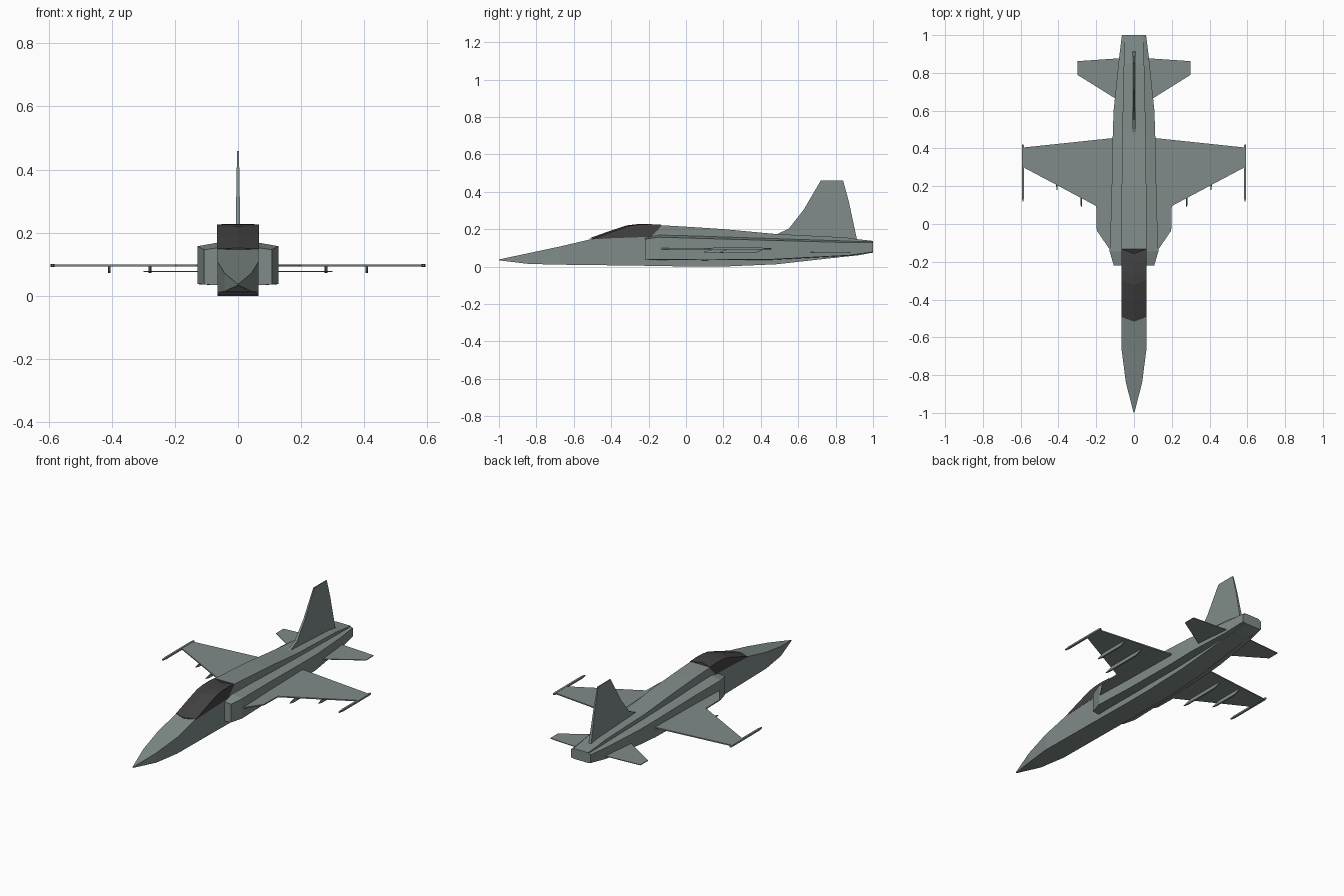
import bpy, bmesh


def material(name, rgb):
    m = bpy.data.materials.new(name)
    m.diffuse_color = (*rgb, 1)
    return m


GREY = material("grey_green_paint", (0.215, 0.26, 0.248))
DARK = material("dark_canopy", (0.055, 0.055, 0.055))


def loft(name, rings, mat=GREY, mirror=False):
    """Skin a row of equal-length rings and cap both ends."""
    bm = bmesh.new()
    vs = [[bm.verts.new(p) for p in r] for r in rings]
    n = len(rings[0])
    for a, b in zip(vs, vs[1:]):
        for i in range(n):
            j = (i + 1) % n
            bm.faces.new((a[i], a[j], b[j], b[i]))
    bm.faces.new(vs[0])
    bm.faces.new(vs[-1])
    bmesh.ops.remove_doubles(bm, verts=bm.verts, dist=1e-5)
    bmesh.ops.recalc_face_normals(bm, faces=bm.faces)
    me = bpy.data.meshes.new(name)
    bm.to_mesh(me)
    bm.free()
    me.materials.append(mat)
    ob = bpy.data.objects.new(name, me)
    bpy.context.collection.objects.link(ob)
    if mirror:
        ob.modifiers.new("mirror", 'MIRROR').use_axis[0] = True
    return ob


def plate(name, outline, z, half):
    """Flat horizontal panel from an (x, y) outline, mirrored."""
    loft(name, [[(x, y, z + s * half) for x, y in outline] for s in (-1, 1)], mirror=True)


# Fuselage: y, half width, bottom, top
fus = [(-0.999, 0.002, 0.033, 0.038), (-0.84, 0.043, 0.014, 0.072),
       (-0.67, 0.065, 0.010, 0.108), (-0.50, 0.065, 0.008, 0.148),
       (-0.20, 0.065, 0.004, 0.160), (-0.15, 0.065, 0.003, 0.222),
       (0.02, 0.065, 0.0, 0.212), (0.20, 0.065, 0.0, 0.200),
       (0.48, 0.062, 0.012, 0.174), (0.85, 0.054, 0.053, 0.156),
       (0.92, 0.052, 0.060, 0.146), (1.0, 0.050, 0.075, 0.137)]
loft("fuselage", [[(-w, y, b), (w, y, b), (w, y, t), (-w, y, t)] for y, w, b, t in fus])

# Canopy: y, bottom, top
can = [(-0.505, 0.146, 0.150), (-0.40, 0.152, 0.188), (-0.31, 0.155, 0.218),
       (-0.26, 0.157, 0.225), (-0.20, 0.159, 0.2265), (-0.145, 0.215, 0.2235)]
loft("canopy", [[(-0.066, y + 0.012, b), (0, y - 0.012, b), (0.066, y + 0.012, b),
                 (0.066, y + 0.012, t), (0, y - 0.012, t + 0.001), (-0.066, y + 0.012, t)]
                for y, b, t in can], DARK)

# Side intakes running back along the body: y, outer x, bottom, outer top, inner top
pod = [(-0.22, 0.107, 0.036, 0.146, 0.155), (-0.145, 0.129, 0.038, 0.157, 0.172),
       (0.10, 0.120, 0.036, 0.150, 0.166), (0.45, 0.113, 0.038, 0.140, 0.154),
       (0.60, 0.108, 0.046, 0.136, 0.148), (0.87, 0.080, 0.060, 0.128, 0.138),
       (1.0, 0.064, 0.078, 0.128, 0.134)]
loft("intake", [[(0.03, y, b - 0.004), (x, y, b), (x, y, ot), (0.045, y, it)]
                for y, x, b, ot, it in pod], mirror=True)

# Wings and tailplanes
plate("wing", [(0.06, -0.13), (0.132, -0.13), (0.197, -0.035), (0.20, 0.095),
               (0.585, 0.30), (0.585, 0.405), (0.11, 0.455), (0.06, 0.455)], 0.096, 0.0035)
plate("tailplane", [(0.04, 0.62), (0.10, 0.665), (0.30, 0.79), (0.30, 0.862),
                    (0.08, 0.877), (0.04, 0.877)], 0.077, 0.002)

# Tail fin, thinner toward the tip
fin = [(0.47, 0.165), (0.55, 0.203), (0.63, 0.305), (0.72, 0.459),
       (0.84, 0.459), (0.87, 0.35), (0.915, 0.14)]
loft("tail_fin", [[(s * (0.0085 - (z - 0.14) * 0.017), y, z) for y, z in fin] for s in (-1, 1)])


def rod(name, x, z, y0, y1, w, h, lean=0.0):
    """Slim store with a narrowed nose."""
    st = [(y0, 0.5), (y0 + 0.03, 1), (y1 - 0.015, 1), (y1, 0.7)]
    loft(name, [[(x - w * k, y, z - h * k), (x + w * k, y, z - h * k),
                 (x + w * k, y + lean, z + h * k), (x - w * k, y + lean, z + h * k)]
                for y, k in st], mirror=True)


# Wingtip rails and underwing pylons
rod("wingtip_rail", 0.588, 0.096, 0.12, 0.42, 0.006, 0.005)
rod("inner_pylon", 0.279, 0.083, 0.09, 0.36, 0.0045, 0.011, 0.04)
rod("outer_pylon", 0.408, 0.083, 0.18, 0.38, 0.0045, 0.011, 0.03)
